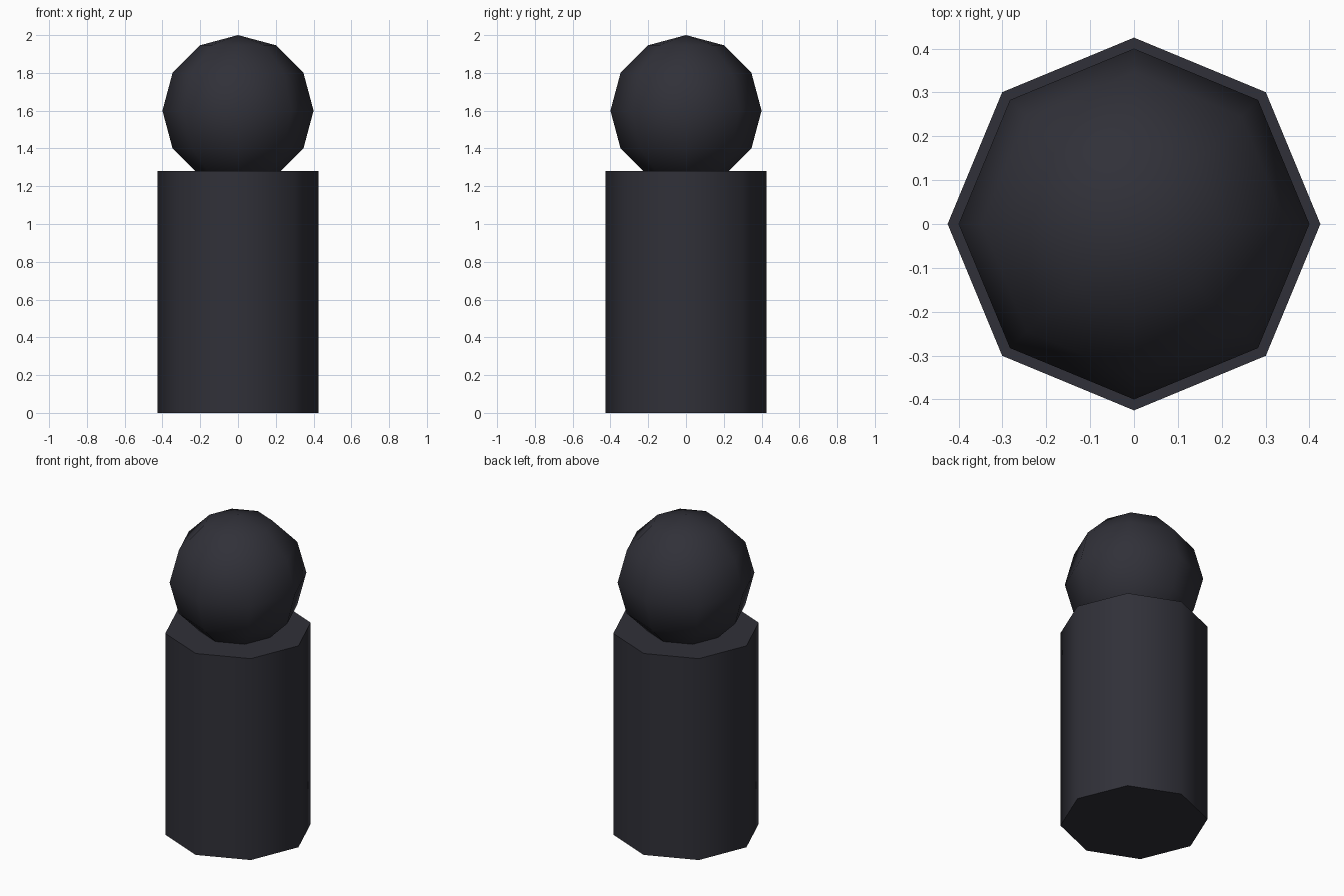
import bpy
from math import radians

cube = bpy.data.objects.get("Cube")
if cube:
    bpy.data.objects.remove(cube, do_unlink=True)

SIDES = 8
BODY_HEIGHT = 1.28
HEAD_RADIUS = 0.4

# Single dark material
charcoal = bpy.data.materials.new("charcoal")
charcoal.use_nodes = True
colour = (0.03, 0.03, 0.04, 1)
charcoal.diffuse_color = colour
charcoal.node_tree.nodes["Principled BSDF"].inputs["Base Color"].default_value = colour


def finish(name):
    """Name the new part, colour it and smooth everything but the cap edges."""
    part = bpy.context.object
    part.name = name
    part.data.materials.append(charcoal)
    bpy.ops.object.shade_smooth_by_angle(angle=radians(60))


# Body: eight-sided column
bpy.ops.mesh.primitive_cylinder_add(vertices=SIDES, radius=0.425, depth=BODY_HEIGHT,
                                    location=(0, 0, BODY_HEIGHT / 2))
finish("body")

# Head: low-poly ball sunk slightly into the body
bpy.ops.mesh.primitive_uv_sphere_add(segments=SIDES, ring_count=6, radius=HEAD_RADIUS,
                                     location=(0, 0, 2 - HEAD_RADIUS))
finish("head")
